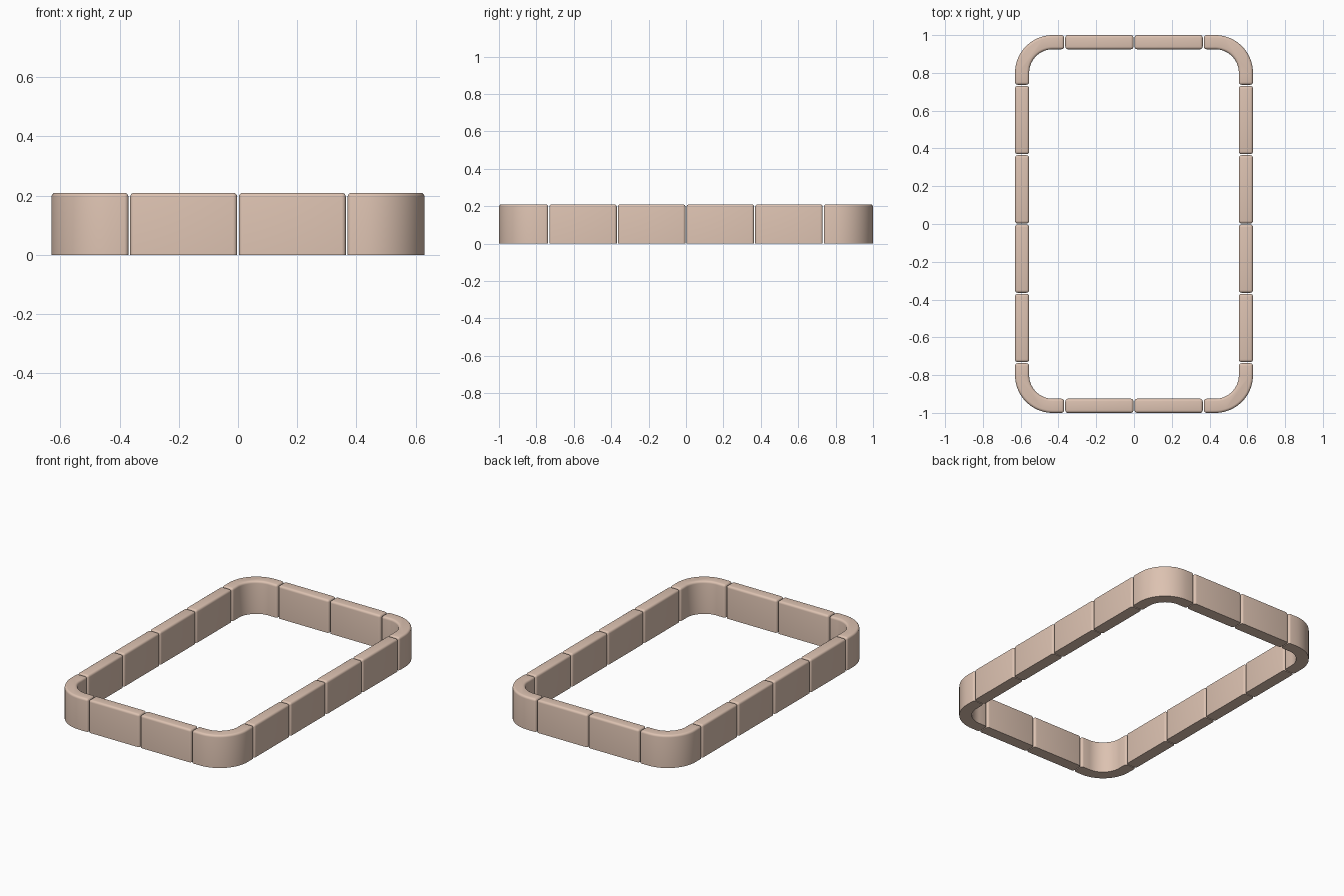
import bpy, bmesh, math

if "Cube" in bpy.data.objects:
    bpy.data.objects.remove(bpy.data.objects["Cube"])

W, L, H, T = 0.63, 1.0, 0.21, 0.075   # half width, half length, height, wall thickness
R, BLOCK, GAP, BEV = 0.20, 0.367, 0.006, 0.014

mat = bpy.data.materials.new("warm_clay")
mat.diffuse_color = (0.72, 0.54, 0.44, 1)
mat.use_nodes = True
mat.node_tree.nodes["Principled BSDF"].inputs["Base Color"].default_value = mat.diffuse_color


def block(name, outline):
    """Extrude a plan outline upward; round every sharp edge except the base."""
    bm = bmesh.new()
    face = bm.faces.new([bm.verts.new((x, y, 0)) for x, y in outline])
    ext = bmesh.ops.extrude_face_region(bm, geom=[face], use_keep_orig=True)
    for v in ext["geom"]:
        if isinstance(v, bmesh.types.BMVert):
            v.co.z = H
    bmesh.ops.recalc_face_normals(bm, faces=bm.faces[:])
    edges = [e for e in bm.edges if e.calc_face_angle(0) > math.radians(40)
             and max(v.co.z for v in e.verts) > 0.01]
    bmesh.ops.bevel(bm, geom=edges, offset=BEV, segments=4, profile=0.5,
                    affect='EDGES', clamp_overlap=True)
    bmesh.ops.recalc_face_normals(bm, faces=bm.faces[:])
    me = bpy.data.meshes.new(name)
    bm.to_mesh(me)
    bm.free()
    me.materials.append(mat)
    ob = bpy.data.objects.new(name, me)
    bpy.context.collection.objects.link(ob)
    bpy.ops.object.select_all(action='DESELECT')
    ob.select_set(True)
    bpy.context.view_layer.objects.active = ob
    bpy.ops.object.shade_smooth_by_angle(angle=math.radians(35))


def rect(x0, x1, y0, y1):
    return [(x0, y0), (x1, y0), (x1, y1), (x0, y1)]


g = GAP / 2
for s, side in ((-1, "front"), (1, "back")):
    # End walls: two straight blocks each
    for i in range(2):
        x = (i - 1) * BLOCK
        ys = sorted((s * L, s * (L - T)))
        block(f"{side}_block_{i + 1}", rect(x + g, x + BLOCK - g, *ys))

for s, side in ((-1, "left"), (1, "right")):
    # Long walls: four straight blocks each
    for i in range(4):
        y = (i - 2) * BLOCK
        xs = sorted((s * W, s * (W - T)))
        block(f"{side}_block_{i + 1}", rect(*xs, y + g, y + BLOCK - g))

    # Curved corner blocks with short straight ends
    for t, end in ((-1, "front"), (1, "back")):
        cx, cy, n = W - R, L - R, 20
        arc = [(math.cos(k * math.pi / 2 / n), math.sin(k * math.pi / 2 / n))
               for k in range(n + 1)]
        xe, ye = BLOCK + g, 2 * BLOCK + g
        pts = [(W, ye)] + [(cx + R * c, cy + R * d) for c, d in arc] + [(xe, L)]
        r = R - T
        pts += [(xe, L - T)] + [(cx + r * c, cy + r * d) for c, d in reversed(arc)]
        pts += [(W - T, ye)]
        block(f"{end}_{side}_corner", [(s * x, t * y) for x, y in pts])
